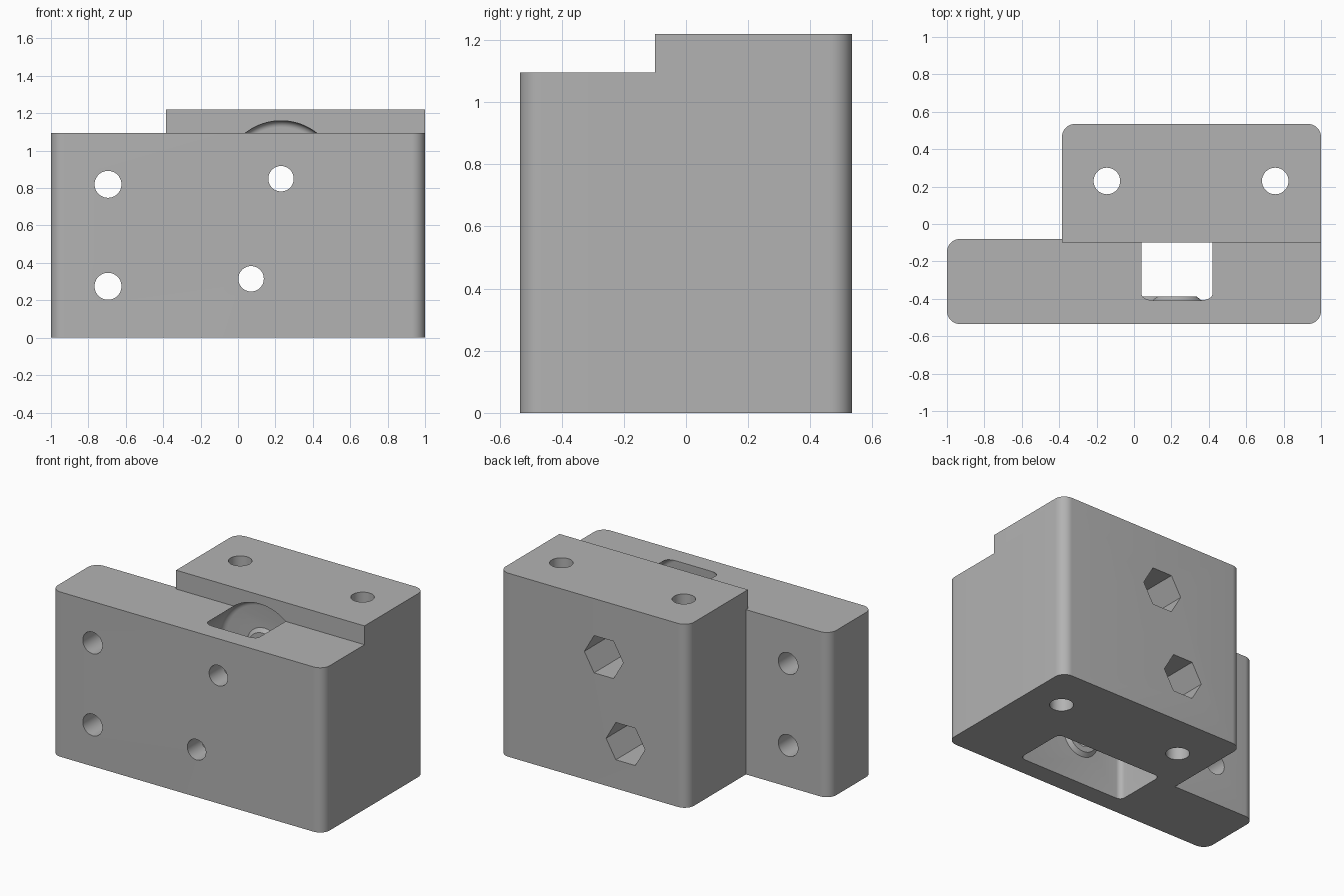
import bpy, bmesh
from math import sin, cos, pi, atan2, radians
from mathutils import Matrix, Vector

cube = bpy.data.objects.get("Cube")
if cube:
    bpy.data.objects.remove(cube, do_unlink=True)

grey = bpy.data.materials.new("plain grey")
grey.use_nodes = True
tone = (0.45, 0.45, 0.45, 1)
grey.diffuse_color = tone
grey.node_tree.nodes["Principled BSDF"].inputs["Base Color"].default_value = tone


def finish(name, bm):
    bmesh.ops.recalc_face_normals(bm, faces=bm.faces)
    mesh = bpy.data.meshes.new(name)
    bm.to_mesh(mesh)
    bm.free()
    obj = bpy.data.objects.new(name, mesh)
    mesh.materials.append(grey)
    bpy.context.collection.objects.link(obj)
    return obj


def prism(name, points, direction, fillet=0.0):
    """Extrude a flat outline; optionally fillet the rims of both ends."""
    bm = bmesh.new()
    face = bm.faces.new([bm.verts.new(p) for p in points])
    rim = set(face.edges)
    res = bmesh.ops.extrude_face_region(bm, geom=[face], use_keep_orig=True)
    top = [f for f in res["geom"] if isinstance(f, bmesh.types.BMFace)][0]
    bmesh.ops.translate(bm, verts=top.verts[:], vec=direction)
    rim |= set(top.edges)
    bmesh.ops.recalc_face_normals(bm, faces=bm.faces)
    if fillet:
        bmesh.ops.bevel(bm, geom=list(rim), offset=fillet, segments=6,
                        profile=0.5, affect='EDGES')
    return finish(name, bm)


def arc(cx, cy, r, start, end, steps):
    return [(cx + r * cos(start + (end - start) * i / steps),
             cy + r * sin(start + (end - start) * i / steps)) for i in range(steps + 1)]


def slab(name, x0, x1, y0, y1, height, rounded, r=0.07):
    """Box whose chosen vertical corners (counter-clockwise from x0, y0) are rounded."""
    corners = [(x0, y0, 1, 1), (x1, y0, -1, 1), (x1, y1, -1, -1), (x0, y1, 1, -1)]
    outline = []
    for i, (x, y, sx, sy) in enumerate(corners):
        if i in rounded:
            a = pi + i * pi / 2
            outline += arc(x + sx * r, y + sy * r, r, a, a + pi / 2, 10)
        else:
            outline.append((x, y))
    return prism(name, [(x, y, 0) for x, y in outline], (0, 0, height))


def rod(name, start, end, r1, r2=None, sides=48):
    start, end = Vector(start), Vector(end)
    axis = end - start
    bm = bmesh.new()
    bmesh.ops.create_cone(bm, cap_ends=True, segments=sides, radius1=r1,
                          radius2=r1 if r2 is None else r2, depth=axis.length)
    turn = Vector((0, 0, 1)).rotation_difference(axis).to_matrix().to_4x4()
    bm.transform(Matrix.Translation((start + end) / 2) @ turn)
    return finish(name, bm)


def combine(body, tool, operation):
    tool.hide_render = True
    mod = body.modifiers.new(operation.lower(), 'BOOLEAN')
    mod.operation, mod.object, mod.solver = operation, tool, 'EXACT'
    bpy.context.view_layer.objects.active = body
    bpy.ops.object.modifier_apply(modifier=mod.name)
    bpy.data.objects.remove(tool, do_unlink=True)


# Wide front plate joined to the taller rear block
body = slab("bearing_housing", -1, 1, -0.535, -0.08, 1.095, (0, 1, 3))
# Square off the plate's right rear corner where the block takes over
block = slab("rear_block", -0.385, 1, -0.1, 0.535, 1.22, (2, 3))
filler = slab("corner_filler", 0.8, 1, -0.3, 0.1, 1.095, ())
combine(body, filler, 'UNION')
combine(body, block, 'UNION')

# Cavity for two wheels, open at the bottom and through the plate's top
low, high, wheel = (0.07, 0.315), (0.23, 0.85), 0.31
tangent = atan2(high[1] - low[1], high[0] - low[0]) + pi / 2
outline = ([(low[0] - wheel, -0.15)] + arc(*low, wheel, pi, tangent, 6)
           + arc(*high, wheel, tangent, 0, 48) + [(high[0] + wheel, -0.15)])
front_wall, back_wall = -0.408, -0.05
cavity = prism("cavity", [(x, front_wall, z) for x, z in outline],
               (0, back_wall - front_wall, 0), fillet=0.035)
combine(body, cavity, 'DIFFERENCE')

# Tapered bosses on both cavity walls, then axle holes and nut pockets
for x, z in (low, high):
    for wall, s in ((front_wall, 1), (back_wall, -1)):
        boss = rod("boss", (x, wall - s * 0.02, z), (x, wall + s * 0.02, z), 0.155, 0.105)
        combine(body, boss, 'UNION')
for x, z in (low, high):
    combine(body, rod("axle_hole", (x, -1, z), (x, 1, z), 0.068), 'DIFFERENCE')
    pocket = prism("nut_pocket", [(px, 0.17, pz) for px, pz in
                                  arc(x, z, 0.143, 0, 5 * pi / 3, 5)], (0, 1, 0))
    combine(body, pocket, 'DIFFERENCE')

# Mounting holes through the plate and vertical rod holes through the block
for z in (0.275, 0.82):
    combine(body, rod("mount_hole", (-0.695, -1, z), (-0.695, 1, z), 0.072), 'DIFFERENCE')
for x in (-0.145, 0.755):
    combine(body, rod("rod_hole", (x, 0.23, -1), (x, 0.23, 2), 0.071), 'DIFFERENCE')

bpy.ops.object.select_all(action='DESELECT')
body.select_set(True)
bpy.context.view_layer.objects.active = body
bpy.ops.object.shade_smooth_by_angle(angle=radians(30))
